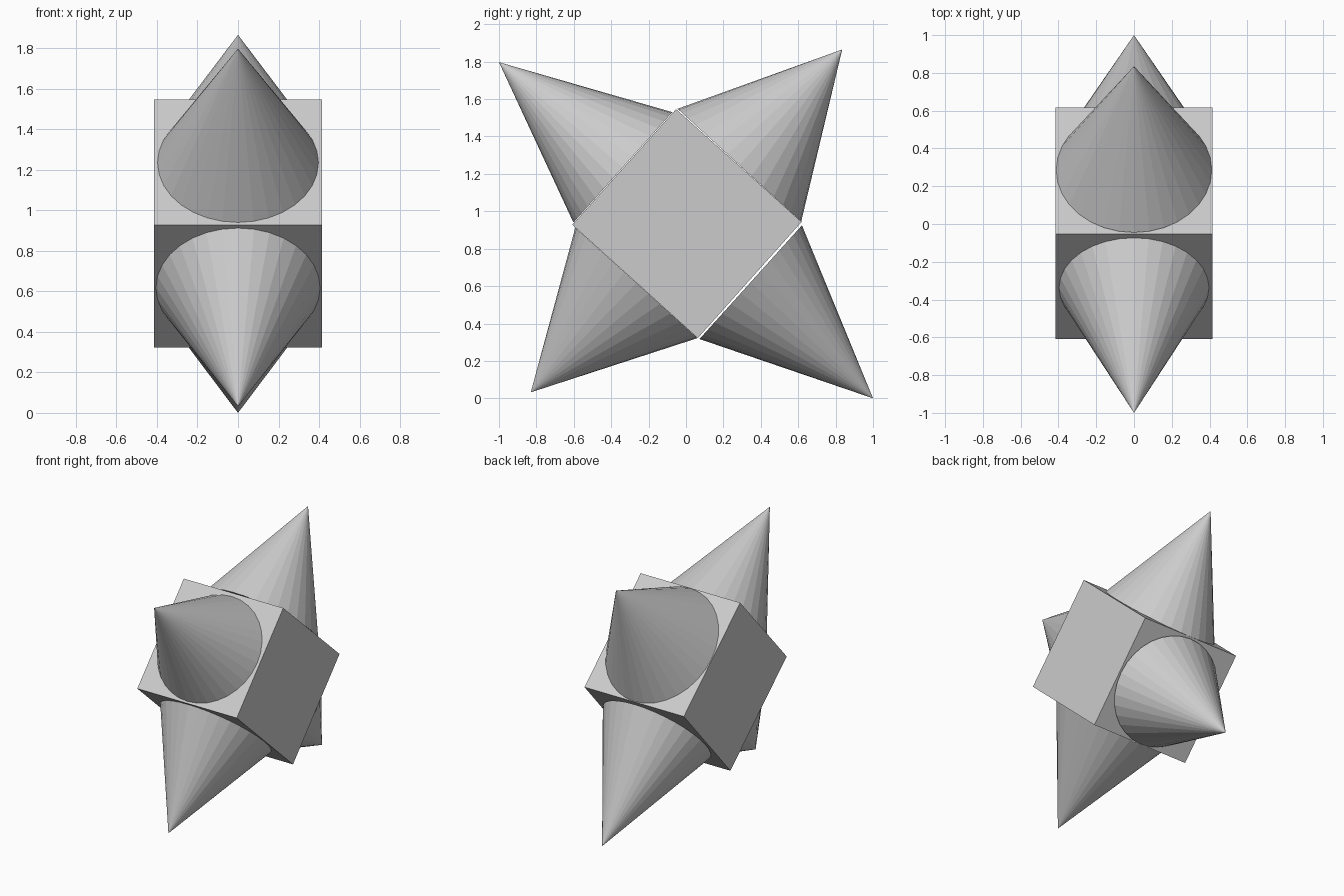
import bpy, bmesh, math
from mathutils import Vector

if "Cube" in bpy.data.objects:
    bpy.data.objects.remove(bpy.data.objects["Cube"])


def make_object(name, bm):
    bmesh.ops.recalc_face_normals(bm, faces=bm.faces)
    mesh = bpy.data.meshes.new(name)
    bm.to_mesh(mesh)
    bm.free()
    obj = bpy.data.objects.new(name, mesh)
    bpy.context.collection.objects.link(obj)
    return obj


def spike(name, end_a, end_b, apex, width, sides=32):
    """Cone whose base spans end_a to end_b in the y-z plane, width is its radius in x."""
    a, b = Vector((0, *end_a)), Vector((0, *end_b))
    centre, half = (a + b) / 2, (b - a) / 2
    bm = bmesh.new()
    ring = []
    for i in range(sides):
        t = 2 * math.pi * i / sides
        ring.append(bm.verts.new(centre + half * math.cos(t) + Vector((width * math.sin(t), 0, 0))))
    tip = bm.verts.new((0, *apex))
    bm.faces.new(ring)
    for i in range(sides):
        bm.faces.new((ring[i], ring[(i + 1) % sides], tip))
    return make_object(name, bm)


# Central block, tilted about the x axis
bm = bmesh.new()
profile = [(-0.053, 1.546), (0.618, 0.943), (0.063, 0.322), (-0.608, 0.928)]
face = bm.faces.new([bm.verts.new((-0.415, y, z)) for y, z in profile])
side = bmesh.ops.extrude_face_region(bm, geom=[face], use_keep_orig=True)
verts = [g for g in side["geom"] if isinstance(g, bmesh.types.BMVert)]
bmesh.ops.translate(bm, verts=verts, vec=(0.83, 0, 0))
make_object("centre_block", bm)

# Four spikes, one on each tilted face
spike("upper_front_spike", (-0.073, 1.53), (-0.602, 0.94), (-1.0, 1.797), 0.397)
spike("upper_back_spike", (-0.045, 1.548), (0.616, 0.945), (0.835, 1.865), 0.412)
spike("lower_front_spike", (-0.592, 0.912), (0.062, 0.322), (-0.83, 0.032), 0.405)
spike("lower_back_spike", (0.620, 0.925), (0.072, 0.317), (1.0, 0.0), 0.41)
